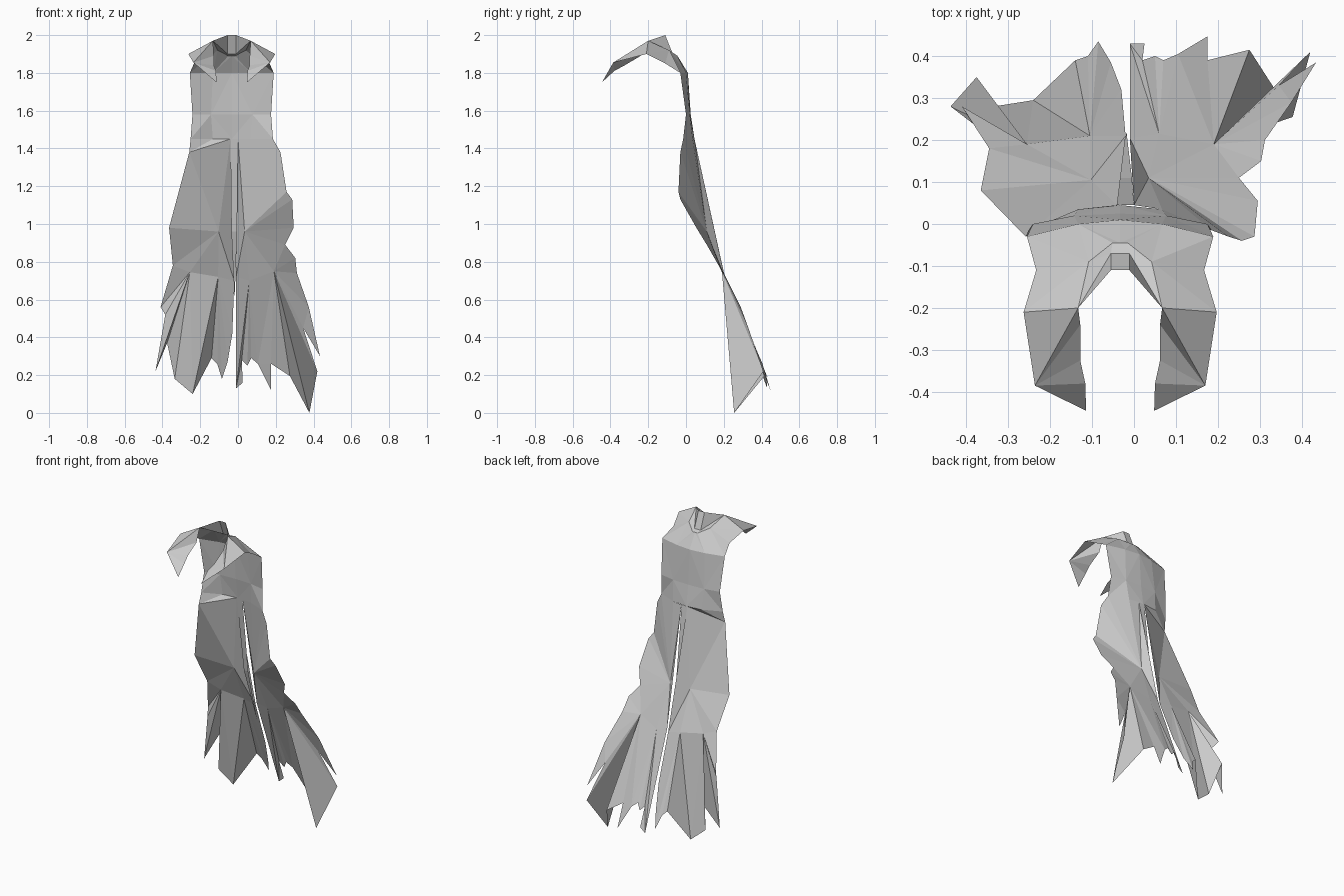
import bpy
import bmesh

AXIS = -0.033  # the cloth hangs around this line

old = bpy.data.objects.get("Cube")
if old:
    bpy.data.objects.remove(old, do_unlink=True)

cloth = bpy.data.materials.new("grey cloth")
cloth.use_nodes = True
grey = (0.6, 0.6, 0.6, 1)
cloth.diffuse_color = grey
cloth.node_tree.nodes["Principled BSDF"].inputs["Base Color"].default_value = grey


def sheet(name, points, fans, mirrored=False):
    """Flat-shaded cloth sheet; each fan is an apex followed by its rim."""
    bm = bmesh.new()
    verts = {}
    for key, (x, y, z) in points.items():
        verts[key] = bm.verts.new((x, y, z))
    for fan in fans:
        apex, *rim = fan.split()
        for a, b in zip(rim, rim[1:]):
            bm.faces.new((verts[apex], verts[a], verts[b]))
    if mirrored:
        copy = bmesh.ops.duplicate(bm, geom=bm.verts[:] + bm.edges[:] + bm.faces[:])
        for v in copy["geom"]:
            if isinstance(v, bmesh.types.BMVert):
                v.co.x = -v.co.x
        bmesh.ops.remove_doubles(bm, verts=bm.verts[:], dist=0.001)
        bmesh.ops.translate(bm, verts=bm.verts[:], vec=(AXIS, 0, 0))
    bmesh.ops.recalc_face_normals(bm, faces=bm.faces[:])
    mesh = bpy.data.meshes.new(name)
    bm.to_mesh(mesh)
    bm.free()
    mesh.materials.append(cloth)
    obj = bpy.data.objects.new(name, mesh)
    bpy.context.collection.objects.link(obj)
    return obj


# Shoulders with the two pointed lapels
sheet("shoulder_mantle", {
    "nape": (0, 0.01, 1.8),
    "blade": (0.1, 0, 1.8),
    "armpit": (0.222, -0.03, 1.8),
    "sleeve": (0.2, -0.11, 1.85),
    "shoulder": (0.23, -0.21, 1.9),
    "corner": (0.203, -0.385, 1.855),
    "tip": (0.081, -0.445, 1.75),
    "inner_low": (0.083, -0.38, 1.81),
    "inner_mid": (0.095, -0.325, 1.84),
    "inner_top": (0.095, -0.24, 1.89),
    "ridge": (0.1, -0.2, 1.97),
    "neck_side": (0.075, -0.09, 1.92),
    "neck_back": (0.018, -0.045, 1.89),
    "neck_mid": (0, -0.045, 1.89),
}, [
    "blade nape neck_mid neck_back neck_side armpit",
    "neck_side armpit sleeve shoulder ridge",
    "ridge shoulder corner inner_top",
    "corner inner_top inner_mid inner_low tip",
], mirrored=True)

# Small raised collar at the neck
sheet("neck_collar", {
    "top_mid": (0, -0.11, 2),
    "top": (0.022, -0.11, 2),
    "ridge": (0.1, -0.2, 1.97),
    "base_mid": (0, -0.07, 1.9),
    "base": (0.022, -0.07, 1.9),
    "side": (0.075, -0.09, 1.92),
    "back": (0.018, -0.045, 1.89),
    "back_mid": (0, -0.045, 1.89),
}, [
    "base base_mid top_mid top ridge side back back_mid base_mid",
], mirrored=True)

# Upper back
sheet("upper_back", {
    "nape": (0, 0.01, 1.8),
    "blade": (0.1, 0, 1.8),
    "armpit": (0.222, -0.03, 1.8),
    "spine": (0, 0.025, 1.58),
    "rib": (0.11, 0.02, 1.58),
    "side": (0.208, 0, 1.58),
    "spine_low": (0, 0.045, 1.45),
    "rib_low": (0.1, 0.035, 1.45),
    "side_low": (0.218, -0.015, 1.45),
}, [
    "rib spine nape blade armpit side side_low rib_low spine_low spine",
], mirrored=True)

# Narrow strip behind the centre slits
sheet("centre_strip", {
    "left": (0, 0.045, 1.45),
    "right": (-0.04, 0.045, 1.45),
    "left_mid": (-0.005, 0.11, 0.96),
    "right_mid": (-0.035, 0.11, 0.96),
    "end": (-0.018, 0.22, 0.6),
}, ["right_mid right left left_mid end"])

# Right tail
sheet("right_tail", {
    "top_out": (-0.251, -0.015, 1.45),
    "top_mid": (-0.133, 0.035, 1.45),
    "top_in": (-0.04, 0.045, 1.45),
    "elbow": (-0.258, -0.03, 1.38),
    "crease": (-0.103, 0.105, 0.96),
    "hip": (-0.365, 0.08, 0.98),
    "thigh": (-0.345, 0.18, 0.78),
    "knee": (-0.255, 0.19, 0.745),
    "fold": (-0.105, 0.21, 0.72),
    "inside": (-0.02, 0.21, 0.7),
    "barb": (-0.41, 0.28, 0.56),
    "barb_in": (-0.385, 0.24, 0.52),
    "spike": (-0.437, 0.28, 0.22),
    "notch": (-0.375, 0.35, 0.37),
    "rag": (-0.335, 0.28, 0.18),
    "point": (-0.24, 0.295, 0.1),
    "tear": (-0.14, 0.39, 0.29),
    "tear_low": (-0.11, 0.4, 0.26),
    "shred": (-0.085, 0.435, 0.18),
    "shred_in": (-0.055, 0.385, 0.27),
    "edge": (-0.03, 0.32, 0.42),
}, [
    "elbow top_out top_mid top_in crease hip",
    "crease hip thigh knee fold inside top_in",
    "knee thigh barb barb_in spike notch rag point fold",
    "fold point tear tear_low shred shred_in edge inside",
])

# Left tail
sheet("left_tail", {
    "top_out": (0.185, -0.015, 1.45),
    "top_mid": (0.067, 0.035, 1.45),
    "top_in": (0, 0.045, 1.45),
    "elbow": (0.225, -0.03, 1.38),
    "hip": (0.257, -0.04, 1.17),
    "hip_low": (0.287, -0.03, 1.13),
    "thigh": (0.295, 0.055, 0.98),
    "gap": (0.25, 0.11, 0.89),
    "flap": (0.303, 0.15, 0.82),
    "flap_low": (0.312, 0.2, 0.74),
    "crease": (0.035, 0.11, 0.96),
    "knee": (0.19, 0.19, 0.75),
    "fold": (0.06, 0.215, 0.7),
    "inside": (-0.01, 0.205, 0.72),
    "barb": (0.375, 0.29, 0.56),
    "notch": (0.345, 0.33, 0.45),
    "spike": (0.434, 0.385, 0.3),
    "rag": (0.42, 0.41, 0.22),
    "point": (0.378, 0.255, 0),
    "corner": (0.275, 0.415, 0.195),
    "tear": (0.175, 0.39, 0.26),
    "shred": (0.175, 0.447, 0.12),
    "shred_in": (0.105, 0.405, 0.26),
    "nick": (0.07, 0.39, 0.29),
    "nick_low": (0.05, 0.4, 0.25),
    "slit": (0.02, 0.39, 0.28),
    "slit_low": (0.025, 0.43, 0.16),
    "edge": (-0.01, 0.43, 0.13),
}, [
    "crease inside top_in top_mid top_out elbow hip hip_low thigh gap knee fold inside",
    "knee gap flap flap_low barb notch rag point corner tear",
    "notch barb spike",
    "tear shred shred_in knee",
    "fold knee shred_in nick nick_low slit edge inside",
    "slit slit_low edge",
])
